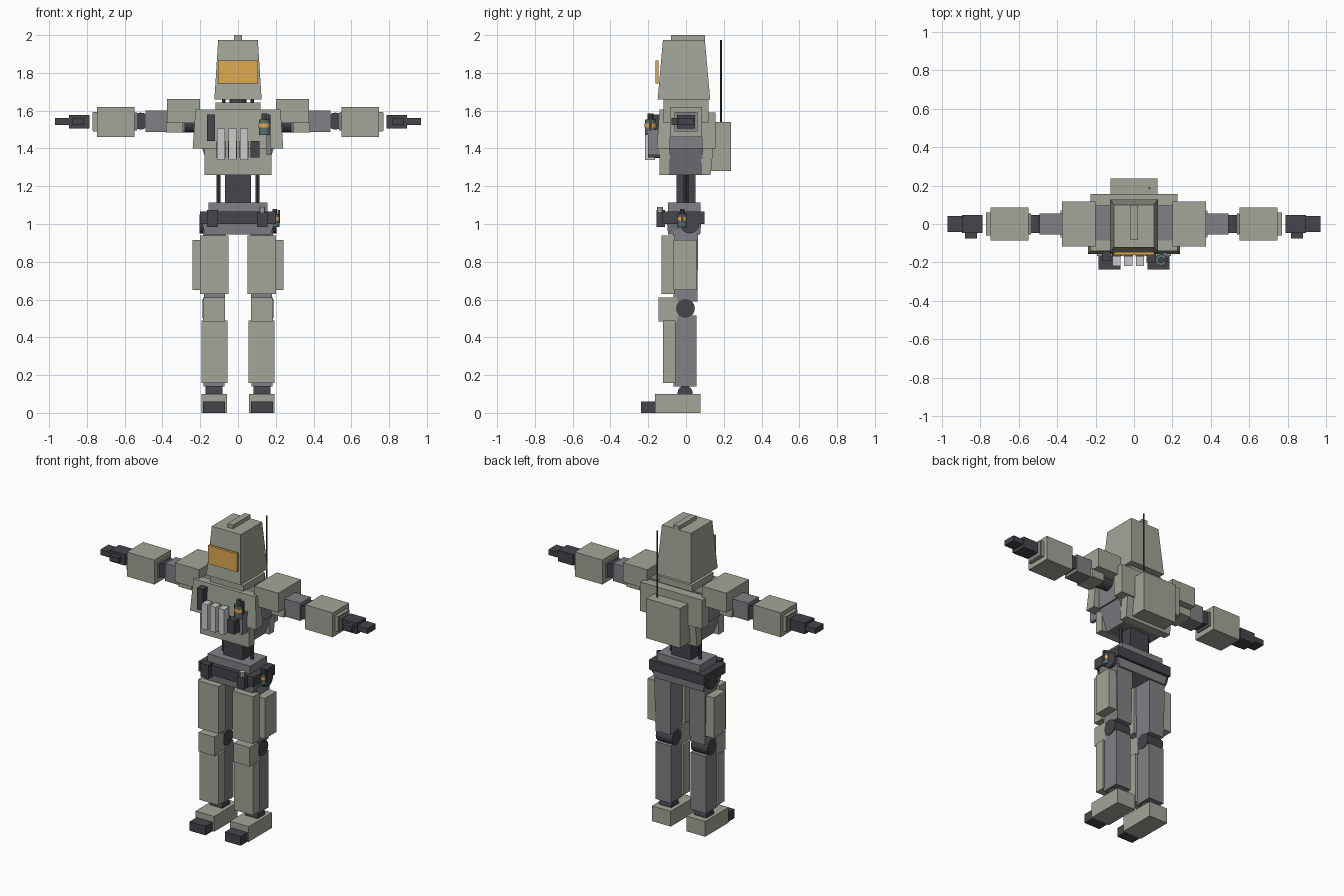
import bpy, bmesh
from mathutils import Matrix, Vector

if "Cube" in bpy.data.objects:
    bpy.data.objects.remove(bpy.data.objects["Cube"])


def mat(name, c):
    m = bpy.data.materials.new(name)
    m.diffuse_color = (*c, 1)
    m.use_nodes = True
    m.node_tree.nodes["Principled BSDF"].inputs["Base Color"].default_value = m.diffuse_color
    return m


ARMOR = mat("armor", (0.36, 0.38, 0.31))
FRAME = mat("frame", (0.22, 0.22, 0.24))
DARK = mat("dark", (0.06, 0.06, 0.07))
AMBER = mat("amber", (0.75, 0.40, 0.08))
PALE = mat("pale", (0.65, 0.65, 0.62))
TEAL = mat("teal", (0.10, 0.16, 0.15))


def finish(bm, name, material, mirror):
    """Make the object, and its mirror image across x = 0 when asked."""
    for side in ("", "_left") if mirror else ("",):
        if side:
            bmesh.ops.scale(bm, vec=(-1, 1, 1), verts=bm.verts)
        bmesh.ops.recalc_face_normals(bm, faces=bm.faces)
        me = bpy.data.meshes.new(name + side)
        bm.to_mesh(me)
        me.materials.append(material)
        bpy.context.collection.objects.link(bpy.data.objects.new(name + side, me))
    bm.free()


def box(name, x, y, z, material=ARMOR, mirror=False, top=None):
    """Box from ranges; top = (x range, y range) of the upper face when tapered."""
    bm = bmesh.new()
    tx, ty = top or (x, y)
    rings = [[bm.verts.new((a[i], b[j], h)) for i, j in ((0, 0), (1, 0), (1, 1), (0, 1))]
             for a, b, h in ((x, y, z[0]), (tx, ty, z[1]))]
    bm.faces.new(rings[0])
    bm.faces.new(rings[1])
    for i in range(4):
        k = (i + 1) % 4
        bm.faces.new((rings[0][i], rings[0][k], rings[1][k], rings[1][i]))
    finish(bm, name, material, mirror)


def rod(name, a, b, r, material=DARK, mirror=False, n=16):
    """Cylinder between two points."""
    a, b = Vector(a), Vector(b)
    turn = (b - a).to_track_quat('Z', 'Y').to_matrix().to_4x4()
    bm = bmesh.new()
    bmesh.ops.create_cone(bm, cap_ends=True, segments=n, radius1=r, radius2=r,
                          depth=(b - a).length, matrix=Matrix.Translation((a + b) / 2) @ turn)
    finish(bm, name, material, mirror)


def canister(name, x, y, z, r, h):
    """Small banded canister with a cap and a side lever."""
    rod(name + "_body", (x, y, z), (x, y, z + h * .72), r, TEAL, n=12)
    rod(name + "_band", (x, y, z + h * .36), (x, y, z + h * .54), r * 1.06, AMBER, n=12)
    rod(name + "_cap", (x, y, z + h * .72), (x, y, z + h), r * .5, DARK, n=12)
    box(name + "_lever", (x + r * .6, x + r * 1.1), (y - r * .3, y + r * .3),
        (z + h * .2, z + h * .95), DARK)


def sym(w):
    return (-w, w)


# head
box("helmet", sym(.125), (-.15, .128), (1.66, 1.975), top=(sym(.105), (-.122, .10)))
box("helmet_crest", sym(.02), (-.08, .10), (1.97, 2.0))
box("visor", sym(.105), (-.162, -.145), (1.745, 1.865), AMBER)
rod("neck", (0, 0, 1.6), (0, 0, 1.67), .045)
rod("neck_piston", (.075, -.03, 1.6), (.075, -.03, 1.67), .009, mirror=True, n=8)
box("collar", sym(.12), (-.115, .11), (1.6, 1.642))

# torso: frame core between front and back armour
box("chest_core", sym(.20), sym(.095), (1.40, 1.60), FRAME)
box("belly_core", sym(.14), (-.09, .08), (1.26, 1.40), FRAME, top=(sym(.19), sym(.09)))
box("chest_plate", sym(.24), (-.155, -.085), (1.40, 1.605), top=(sym(.225), (-.14, -.085)))
box("belly_plate", sym(.178), (-.14, -.085), (1.26, 1.40))
box("back_plate", sym(.225), (.085, .155), (1.40, 1.59))
box("lower_back_plate", sym(.17), (.08, .13), (1.26, 1.40), top=(sym(.17), (.08, .145)))
box("backpack", sym(.123), (.13, .237), (1.28, 1.54))
rod("antenna", (.08, .185, 1.53), (.08, .185, 1.975), .005, n=8)

# chest gear
for i in range(3):
    cx = -.091 + .061 * i
    box(f"magazine_{i + 1}", (cx - .021, cx + .021), (-.218, -.165), (1.338, 1.505), PALE)
    box(f"magazine_holder_{i + 1}", (cx - .024, cx + .024), (-.17, -.135), (1.35, 1.44), DARK)
box("radio", (-.165, -.122), (-.19, -.14), (1.44, 1.58), DARK)
box("chest_pouch", (.065, .115), (-.20, -.135), (1.352, 1.44), DARK)
canister("chest_canister", .14, -.188, 1.47, .03, .115)
box("canister_strap", (.15, .172), (-.20, -.135), (1.365, 1.50), FRAME)

# waist and pelvis
box("waist", sym(.07), sym(.05), (1.10, 1.27), DARK)
rod("waist_piston", (.103, 0, 1.10), (.103, 0, 1.27), .012, mirror=True, n=10)
box("pelvis_top", sym(.155), (-.095, .078), (1.06, 1.115), FRAME)
box("belt", sym(.20), (-.125, .097), (1.0, 1.065), DARK)
box("pelvis", sym(.175), (-.095, .075), (.945, 1.0), FRAME, top=(sym(.19), (-.1, .08)))
box("belt_pouch_right", (-.165, -.105), (-.155, -.11), (.985, 1.075), DARK)
box("belt_pouch_left", (.10, .155), (-.155, -.11), (.985, 1.06), DARK)
rod("flask", (.128, -.138, 1.05), (.128, -.138, 1.09), .016, PALE, n=10)
canister("belt_canister", .195, -.02, .985, .025, .095)
rod("hip_joint", (.12, .02, 1.0), (.205, .02, 1.0), .05, mirror=True)

# legs
box("thigh", (.07, .18), (-.065, .06), (.59, .97), FRAME, True, top=((.065, .185), (-.07, .065)))
box("thigh_front_plate", (.05, .2), (-.13, -.06), (.63, .94), mirror=True)
box("thigh_side_plate", (.18, .24), (-.065, .055), (.65, .915), mirror=True)
rod("knee_joint", (.068, -.003, .553), (.187, -.003, .553), .05, mirror=True)
box("knee_pad", (.07, .185), (-.145, -.045), (.485, .61), mirror=True)
box("shin", (.072, .183), (-.065, .055), (.14, .515), FRAME, True)
box("shin_plate", (.056, .193), (-.122, -.055), (.157, .488), mirror=True)
rod("ankle_joint", (.083, -.005, .105), (.172, -.005, .105), .04, mirror=True)
box("foot", (.057, .193), (-.165, .077), (0, .10), mirror=True)
box("toe", (.07, .185), (-.237, -.16), (0, .06), DARK, True)

# arms
rod("shoulder_joint", (.19, 0, 1.53), (.30, 0, 1.53), .045, mirror=True)
box("shoulder_pad", (.2, .375), sym(.118), (1.535, 1.662), mirror=True)
box("shoulder_skirt", (.29, .382), sym(.07), (1.485, 1.54), mirror=True)
box("upper_arm", (.28, .49), sym(.055), (1.487, 1.602), FRAME, True)
rod("elbow_joint", (.515, -.048, 1.545), (.515, .048, 1.545), .045, mirror=True)
box("forearm", (.535, .77), sym(.055), (1.495, 1.59), FRAME, True)
box("forearm_armor", (.547, .747), sym(.085), (1.46, 1.62), mirror=True)
box("forearm_cuff", (.74, .768), sym(.06), (1.49, 1.592), mirror=True)
box("hand", (.787, .895), sym(.047), (1.505, 1.577), DARK, True)
box("fingers", (.89, .97), sym(.042), (1.525, 1.56), DARK, True)
box("thumb", (.815, .878), (-.076, -.04), (1.525, 1.56), DARK, True)
